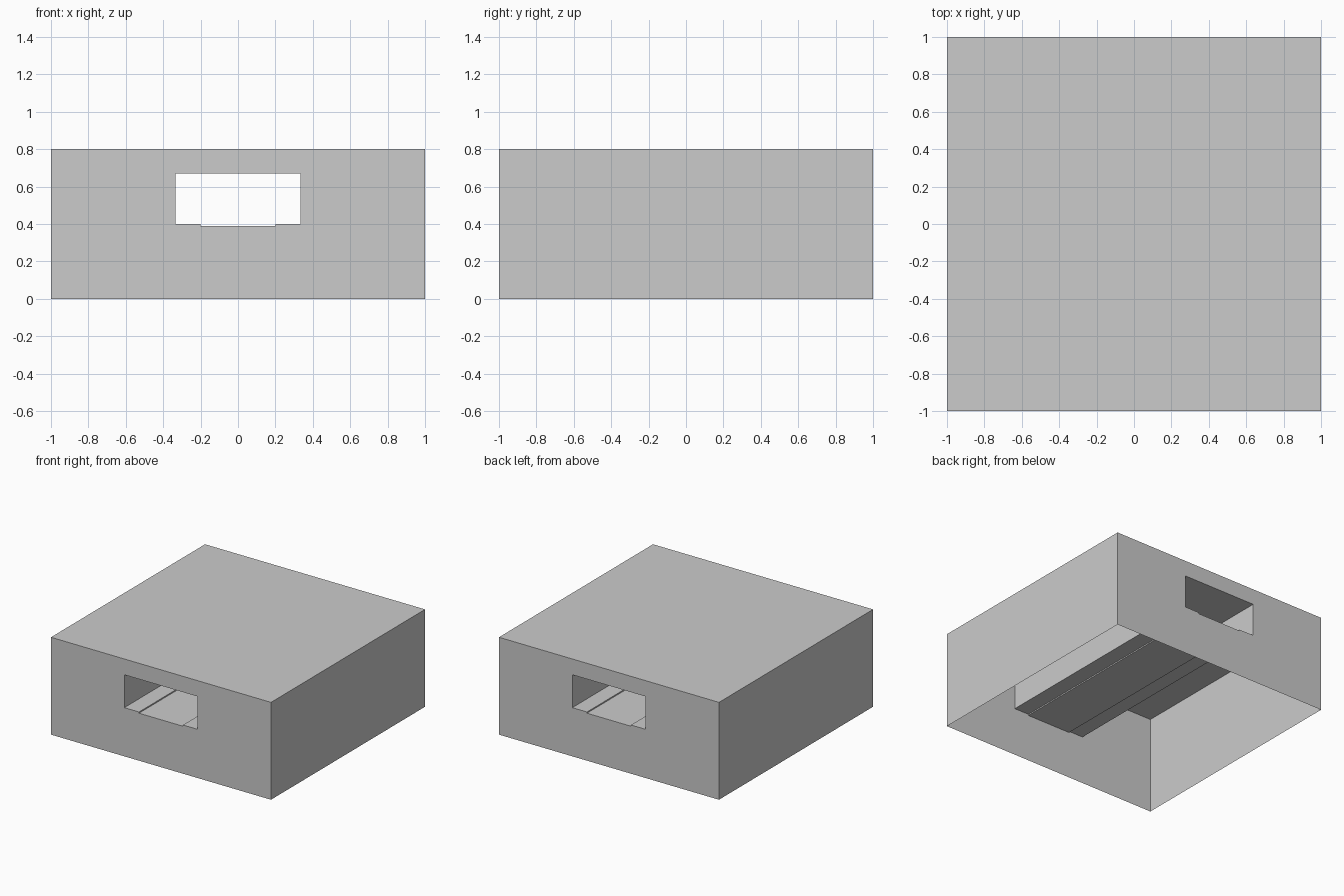
import bpy
import bmesh

cube = bpy.data.objects.get("Cube")
if cube:
    bpy.data.objects.remove(cube, do_unlink=True)

grey = bpy.data.materials.new("light_grey")
grey.use_nodes = True
colour = (0.6, 0.6, 0.6, 1)
grey.diffuse_color = colour
grey.node_tree.nodes["Principled BSDF"].inputs["Base Color"].default_value = colour

# Half cross-sections (x, z), mirrored across x = 0
shell = [(0, 0), (1, 0), (1, 0.8), (0, 0.8)]
tunnel = [(0, 0.67), (0.333, 0.67), (0.333, 0.4), (0.2, 0.4), (0.2, 0.39), (0, 0.39)]


def make_part(name, profile, sweep, end_walls):
    """Sweep the profile from front to back; optionally close both ends."""
    bm = bmesh.new()
    front, back = ([bm.verts.new((x, y, z)) for x, z in profile] for y in (-1, 1))
    for i in sweep:
        bm.faces.new((front[i], back[i], back[i + 1], front[i + 1]))
    if end_walls:
        bm.faces.new(front)
        bm.faces.new(reversed(back))
    bm.verts.ensure_lookup_table()
    for v in [v for v in bm.verts if not v.link_faces]:
        bm.verts.remove(v)
    mesh = bpy.data.meshes.new(name)
    bm.to_mesh(mesh)
    bm.free()
    mesh.materials.append(grey)
    obj = bpy.data.objects.new(name, mesh)
    bpy.context.collection.objects.link(obj)
    mirror = obj.modifiers.new("mirror", "MIRROR")
    mirror.use_axis[0] = True
    mirror.use_clip = True


# Open-bottomed housing: side, top and end walls with the opening
make_part("housing", shell + tunnel, (1, 2), True)

# Tunnel running through, with a shallow groove in its floor
make_part("tunnel_liner", tunnel, range(len(tunnel) - 1), False)
